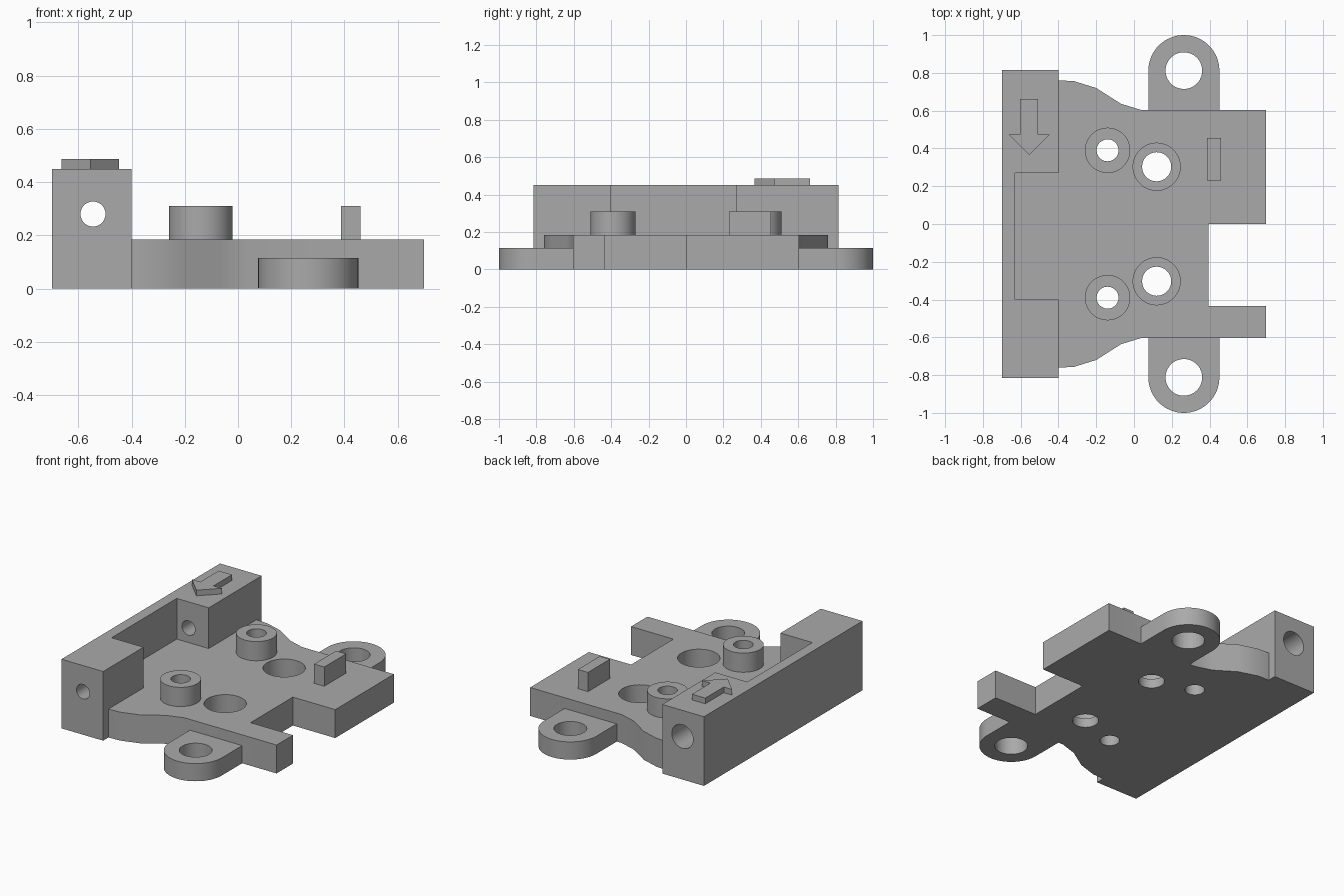
import bpy, bmesh, math
from mathutils import Matrix

if "Cube" in bpy.data.objects:
    bpy.data.objects.remove(bpy.data.objects["Cube"], do_unlink=True)

grey = bpy.data.materials.new("plain grey")
grey.use_nodes = True
colour = (0.4, 0.4, 0.4, 1)
grey.diffuse_color = colour
grey.node_tree.nodes["Principled BSDF"].inputs["Base Color"].default_value = colour

PLATE_TOP, BAR_TOP, EAR_TOP, BOSS_TOP = 0.185, 0.45, 0.115, 0.31


def prism(name, outline, z0, z1):
    """Extrude a flat outline from z0 to z1."""
    bm = bmesh.new()
    face = bm.faces.new([bm.verts.new((x, y, z0)) for x, y in outline])
    moved = bmesh.ops.extrude_face_region(bm, geom=[face])["geom"]
    top = [v for v in moved if isinstance(v, bmesh.types.BMVert)]
    bmesh.ops.translate(bm, verts=top, vec=(0, 0, z1 - z0))
    bmesh.ops.recalc_face_normals(bm, faces=bm.faces)
    mesh = bpy.data.meshes.new(name)
    bm.to_mesh(mesh)
    bm.free()
    mesh.materials.append(grey)
    obj = bpy.data.objects.new(name, mesh)
    bpy.context.collection.objects.link(obj)
    return obj


def box(name, x0, x1, y0, y1, z0, z1):
    return prism(name, [(x0, y0), (x1, y0), (x1, y1), (x0, y1)], z0, z1)


def arc(cx, cy, r, start=0, sweep=360, steps=48):
    count = steps if sweep == 360 else steps + 1
    angles = [math.radians(start + sweep * i / steps) for i in range(count)]
    return [(cx + r * math.cos(a), cy + r * math.sin(a)) for a in angles]


def round_bar(cx, cy, r, z0, z1):
    return prism("hole_cutter", arc(cx, cy, r), z0, z1)


def round_bar_y(cx, cz, r, y0, y1):
    cutter = round_bar(0, 0, r, -y1, -y0)
    cutter.data.transform(Matrix.Translation((cx, 0, cz)) @ Matrix.Rotation(math.pi / 2, 4, "X"))
    return cutter


def select(obj):
    bpy.ops.object.select_all(action="DESELECT")
    obj.select_set(True)
    bpy.context.view_layer.objects.active = obj


def cut(obj, *cutters):
    select(obj)
    for cutter in cutters:
        cutter.hide_render = True
        mod = obj.modifiers.new("cut", "BOOLEAN")
        mod.operation, mod.solver, mod.object = "DIFFERENCE", "EXACT", cutter
        bpy.ops.object.modifier_apply(modifier=mod.name)
        bpy.data.objects.remove(cutter, do_unlink=True)


def smooth(obj):
    select(obj)
    bpy.ops.object.shade_smooth_by_angle(angle=math.radians(30))


# Base plate with curved shoulders and a notch on one side
shoulder = [(-0.40, 0.76), (-0.32, 0.757), (-0.20, 0.72), (-0.07, 0.637), (0.04, 0.603), (0.70, 0.603)]
notch = [(0.70, 0), (0.395, 0), (0.395, -0.435), (0.70, -0.435)]
plate = prism("base_plate", shoulder + notch + [(x, -y) for x, y in reversed(shoulder)], 0, PLATE_TOP)
for side in (1, -1):
    cut(plate,
        round_bar(0.12, side * 0.303, 0.077, -0.1, 0.3),
        round_bar(0.12, side * 0.303, 0.125, 0.06, 0.3),
        round_bar(-0.14, side * 0.39, 0.058, -0.1, 0.3))
smooth(plate)

# Tall side bar with a recess and a stepped lengthwise bore
bar = box("side_bar", -0.70, -0.40, -0.815, 0.815, 0, BAR_TOP)
cut(bar,
    box("recess_cutter", -0.63, -0.30, -0.40, 0.27, PLATE_TOP, 0.6),
    round_bar_y(-0.545, 0.28, 0.047, -1, 1),
    round_bar_y(-0.545, 0.28, 0.077, 0.55, 1))
smooth(bar)

# Mounting ears and hollow bosses, front and back
for side, label in ((1, "back"), (-1, "front")):
    cx, cy, r = 0.264, side * 0.812, 0.188
    outline = arc(cx, cy, r, 0, side * 180, 32) + [(cx - r, side * 0.603), (cx + r, side * 0.603)]
    ear = prism(label + "_mounting_ear", outline, 0, EAR_TOP)
    cut(ear, round_bar(cx, cy, 0.097, -0.1, 0.3))
    smooth(ear)

    boss = prism(label + "_boss", arc(-0.14, side * 0.39, 0.12), PLATE_TOP, BOSS_TOP)
    cut(boss, round_bar(-0.14, side * 0.39, 0.058, 0, 0.5))
    smooth(boss)

# Small upright tab
box("upright_tab", 0.387, 0.46, 0.23, 0.455, PLATE_TOP, BOSS_TOP)

# Raised direction arrow on the bar
half = [(-0.555, 0.365), (-0.447, 0.473), (-0.507, 0.473), (-0.507, 0.663)]
mirrored = [(-1.11 - x, y) for x, y in reversed(half[1:])]
prism("direction_arrow", half + mirrored, BAR_TOP, 0.487)
